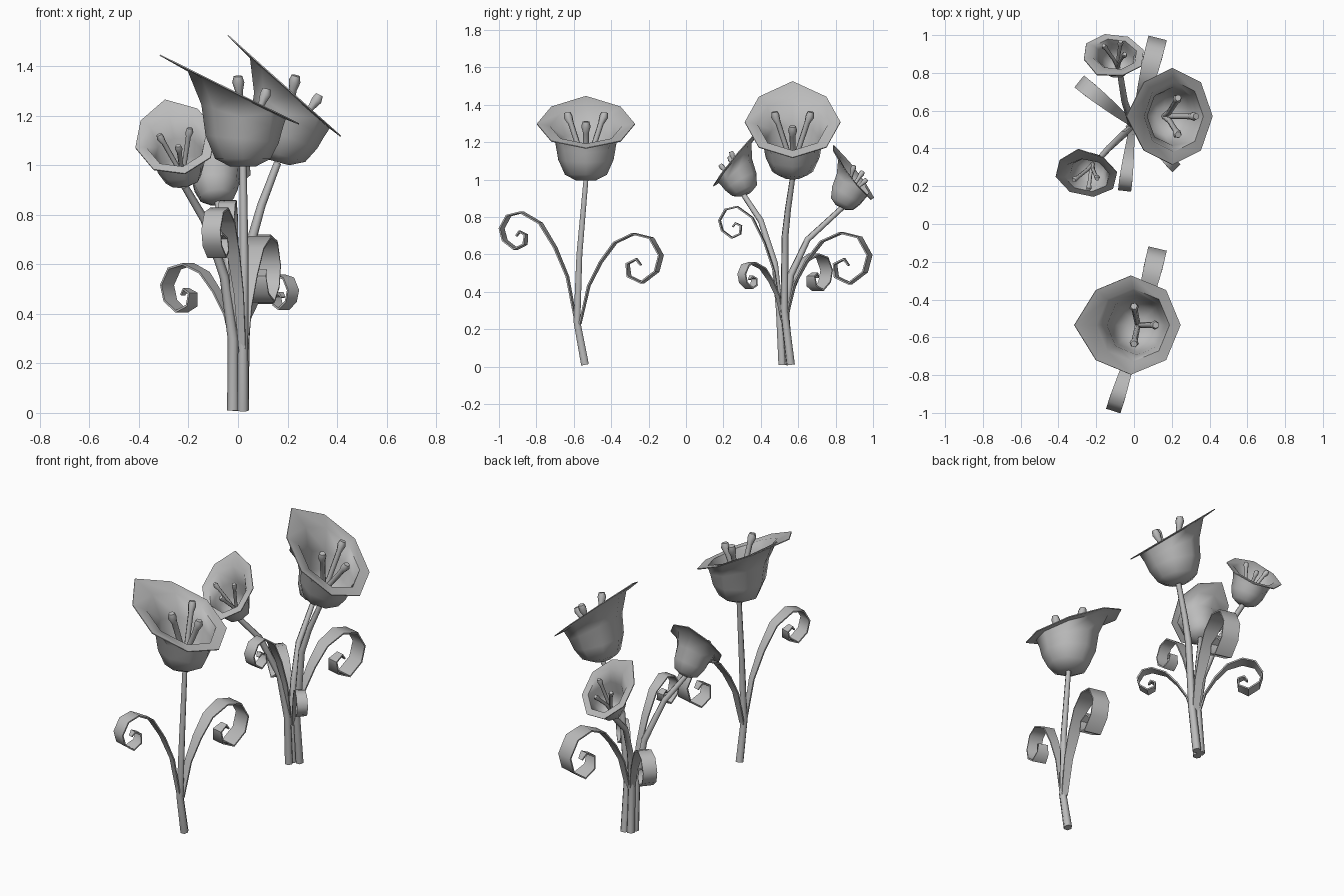
import bpy, bmesh
from math import cos, sin, pi, radians
from mathutils import Vector, Matrix

if "Cube" in bpy.data.objects:
    bpy.data.objects.remove(bpy.data.objects["Cube"], do_unlink=True)

grey = bpy.data.materials.new("plain grey")
grey.use_nodes = True
grey.diffuse_color = (0.5, 0.5, 0.5, 1)
grey.node_tree.nodes["Principled BSDF"].inputs["Base Color"].default_value = grey.diffuse_color


def finish(name, bm, thickness):
    """Thicken a sheet, smooth it and link it as an object."""
    bmesh.ops.recalc_face_normals(bm, faces=bm.faces)
    bmesh.ops.solidify(bm, geom=bm.faces[:], thickness=thickness)
    mesh = bpy.data.meshes.new(name)
    bm.to_mesh(mesh)
    bm.free()
    obj = bpy.data.objects.new(name, mesh)
    bpy.context.collection.objects.link(obj)
    mesh.materials.append(grey)
    bpy.ops.object.select_all(action='DESELECT')
    obj.select_set(True)
    bpy.context.view_layer.objects.active = obj
    bpy.ops.object.shade_smooth_by_angle(angle=radians(60))


def tube(name, points, radii):
    """Six-sided tube with a radius at every point."""
    curve = bpy.data.curves.new(name, 'CURVE')
    curve.dimensions = '3D'
    curve.bevel_depth = 1
    curve.bevel_resolution = 1
    curve.use_fill_caps = True
    spline = curve.splines.new('POLY')
    spline.points.add(len(points) - 1)
    for p, co, r in zip(spline.points, points, radii):
        p.co = (*co, 1)
        p.radius = r
    curve.materials.append(grey)
    obj = bpy.data.objects.new(name, curve)
    bpy.context.collection.objects.link(obj)


def frame(tip, low, base):
    """Scaled frame of a bloom from its rim ends and the foot of its cup."""
    tip, low, base = Vector(tip), Vector(low), Vector(base)
    mid = (tip + low) / 2
    size = (low - tip).length
    x = (low - tip) / size
    z = mid - base
    z = (z - x * z.dot(x)).normalized()
    y = z.cross(x)
    m = Matrix((x * size, y * size, z * size)).transposed().to_4x4()
    m.translation = mid
    return m


TEMPLATE = frame((-.315, 0, 1.446), (.245, 0, 1.17), (.02, 0, 1))
# centre x, radius, height, slope of each ring of the bell
RINGS = [(.02, .05, 1, 0), (.02, .108, 1.03, 0), (.017, .143, 1.11, -.1),
         (.015, .158, 1.2, -.33), (-.005, .193, 1.285, -.49), (-.015, .262, 1.292, -.495)]


def bloom(name, tip, low, base):
    place = frame(tip, low, base) @ TEMPLATE.inverted()
    bm = bmesh.new()
    loops = []
    for ring in RINGS:
        cx, r, z, slope = ring
        loop = []
        for i in range(8):
            a = i * pi / 4
            x, y = cx + r * cos(a), r * sin(a)
            if ring is RINGS[-1] and i == 4:      # pointed lip
                x = -.315
            loop.append(bm.verts.new(place @ Vector((x, y, z + slope * x))))
        loops.append(loop)
    bm.faces.new(loops[0])
    for lo, hi in zip(loops, loops[1:]):
        for i in range(8):
            j = (i + 1) % 8
            bm.faces.new((lo[i], lo[j], hi[j], hi[i]))
    finish(name + "_bell", bm, .005)
    # three stamens with swollen heads
    scale = place.to_scale().x
    for n, (dx, dy, top) in enumerate([(-.02, .1, 1.36), (-.02, -.1, 1.36), (.095, 0, 1.31)]):
        steps = [(0, 1.0), (.25, 1.13), (.8, top - .06), (.95, top - .025), (1, top)]
        pts = [place @ Vector((.02 + dx * f, dy * f, z)) for f, z in steps]
        tube(f"{name}_stamen_{n}", pts, [scale * r for r in (.015, .015, .016, .025, .018)])


STALK = [(0, 0), (.16, .42), (.38, .68), (.65, .9)]
CURL = [(-.57, 0), (-.2, -.09), (0, -.44), (-.09, -.77), (-.4, -1),
        (-.68, -.87), (-.71, -.6), (-.51, -.5), (-.41, -.63)]


def leaf(name, root, end, top, curl, width):
    """Ribbon rising from the root and rolling up to a narrow far end."""
    root = Vector(root)
    out = Vector((end[0] - root.x, end[1] - root.y, 0))
    reach = out.length
    out.normalize()
    side = Vector((-out.y, out.x, 0))
    rise = top - root.z
    path = [((reach - .57 * curl) * d, rise * z) for d, z in STALK]
    path += [(reach + curl * d, rise + curl * z) for d, z in CURL]
    bm = bmesh.new()
    rows = []
    for i, (d, z) in enumerate(path):
        left = len(path) - 1 - i
        half = width / 2 * min(1, .35 + .15 * i, .3 + .18 * left)
        p = root + out * d + Vector((0, 0, z))
        rows.append([bm.verts.new(p + side * s * half) for s in (-1, 1)])
    for (a, b), (c, d) in zip(rows, rows[1:]):
        bm.faces.new((a, b, d, c))
    finish(name, bm, .008)


def flower(name, tip, low, base, path):
    bloom(name, tip, low, base)
    n = len(path)
    tube(name + "_stem", path + [base], [.024 - .009 * i / n for i in range(n + 1)])


# Single flower at the front
flower("front_flower", (-.315, -.535, 1.446), (.245, -.535, 1.17), (.02, -.535, 1),
       [(.02, -.54, .01), (.02, -.583, .24), (.025, -.57, .6)])
leaf("front_leaf_a", (.02, -.583, .23), (-.11, -.99), .83, .205, .08)
leaf("front_leaf_b", (.02, -.57, .23), (.125, -.13), .715, .27, .1)

# Bunch of three flowers at the back
flower("tall_flower", (-.04, .57, 1.525), (.415, .57, 1.12), (.16, .57, 1.01),
       [(.02, .56, .01), (.025, .525, .3), (.055, .53, .7), (.095, .545, .84)])
flower("left_flower", (-.295, .395, 1.265), (-.215, .145, .968), (-.215, .31, .915),
       [(-.02, .515, .01), (-.02, .5, .3), (-.055, .475, .55), (-.135, .4, .78)])
flower("rear_flower", (-.195, .79, 1.185), (-.03, .99, .895), (-.08, .835, .85),
       [(-.015, .55, .01), (-.01, .53, .3), (-.02, .56, .49), (-.05, .65, .68)])
leaf("bunch_leaf_front", (-.01, .515, .25), (-.05, .175), .86, .175, .07)
leaf("bunch_leaf_rear", (.01, .53, .25), (.125, .985), .72, .28, .1)
leaf("bunch_leaf_left", (-.01, .53, .25), (-.29, .755), .605, .2, .08)
leaf("bunch_leaf_right", (.01, .52, .25), (.225, .295), .56, .145, .06)
